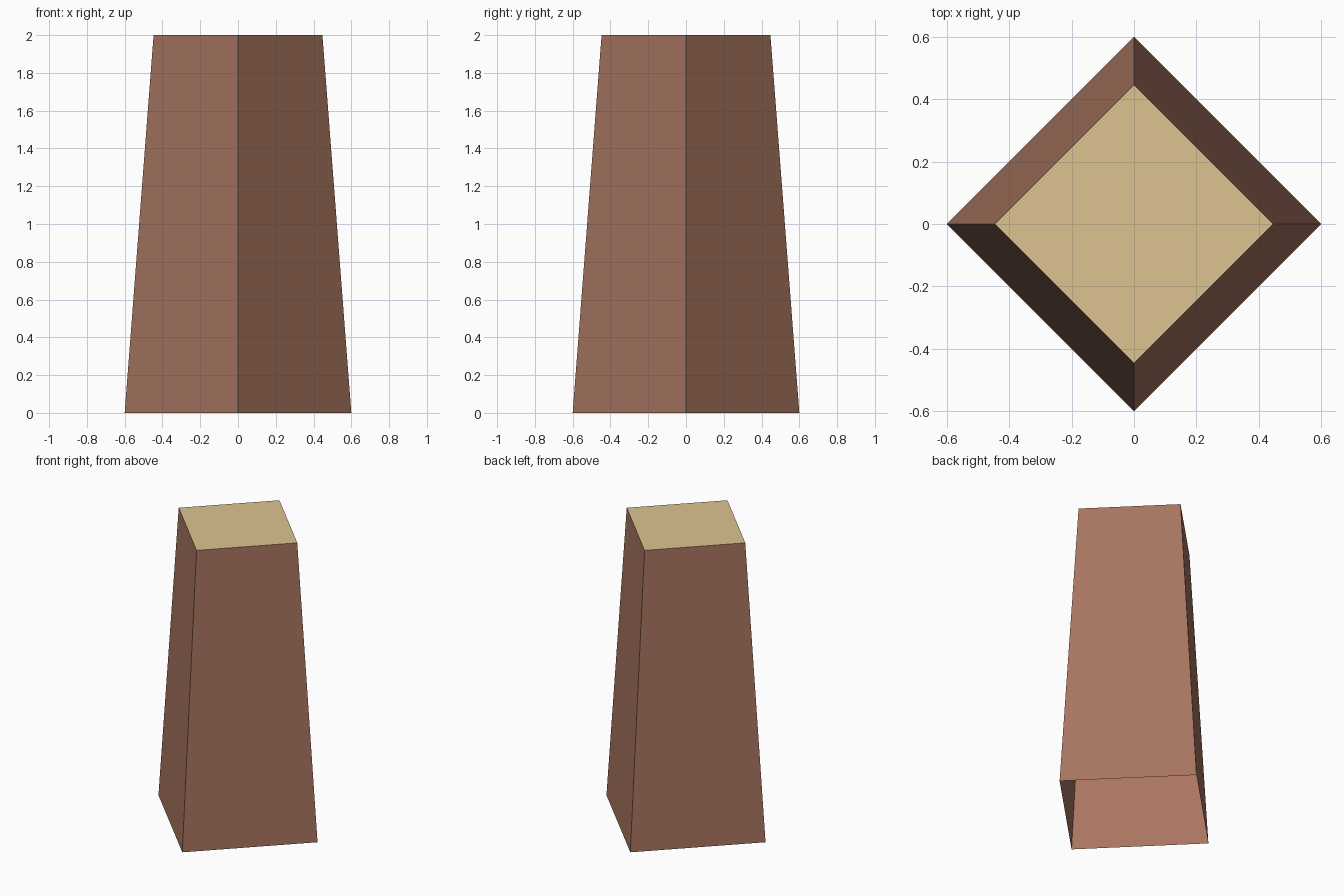
import bpy, bmesh

if "Cube" in bpy.data.objects:
    bpy.data.objects.remove(bpy.data.objects["Cube"])

def material(name, rgb):
    m = bpy.data.materials.new(name)
    m.diffuse_color = (*rgb, 1)
    m.use_nodes = True
    m.node_tree.nodes["Principled BSDF"].inputs["Base Color"].default_value = m.diffuse_color
    return m

# Tapered four-sided chimney shell, open underneath
bm = bmesh.new()
rings = []
for r, z in [(0.6, 0), (0.447, 2)]:
    rings.append([bm.verts.new((x * r, y * r, z))
                  for x, y in [(1, 0), (0, 1), (-1, 0), (0, -1)]])
low, high = rings
for i in range(4):
    j = (i + 1) % 4
    bm.faces.new((low[i], low[j], high[j], high[i]))

# Flush top: brown rim around a pale centre panel
top = bm.faces.new(high)
bmesh.ops.inset_region(bm, faces=[top], thickness=0.08 / 2 ** 0.5)
top.material_index = 1

mesh = bpy.data.meshes.new("chimney")
bm.to_mesh(mesh)
bm.free()
mesh.materials.append(material("brown_brick", (0.39, 0.178, 0.117)))
mesh.materials.append(material("pale_top", (0.72, 0.54, 0.28)))
bpy.context.collection.objects.link(bpy.data.objects.new("chimney", mesh))
